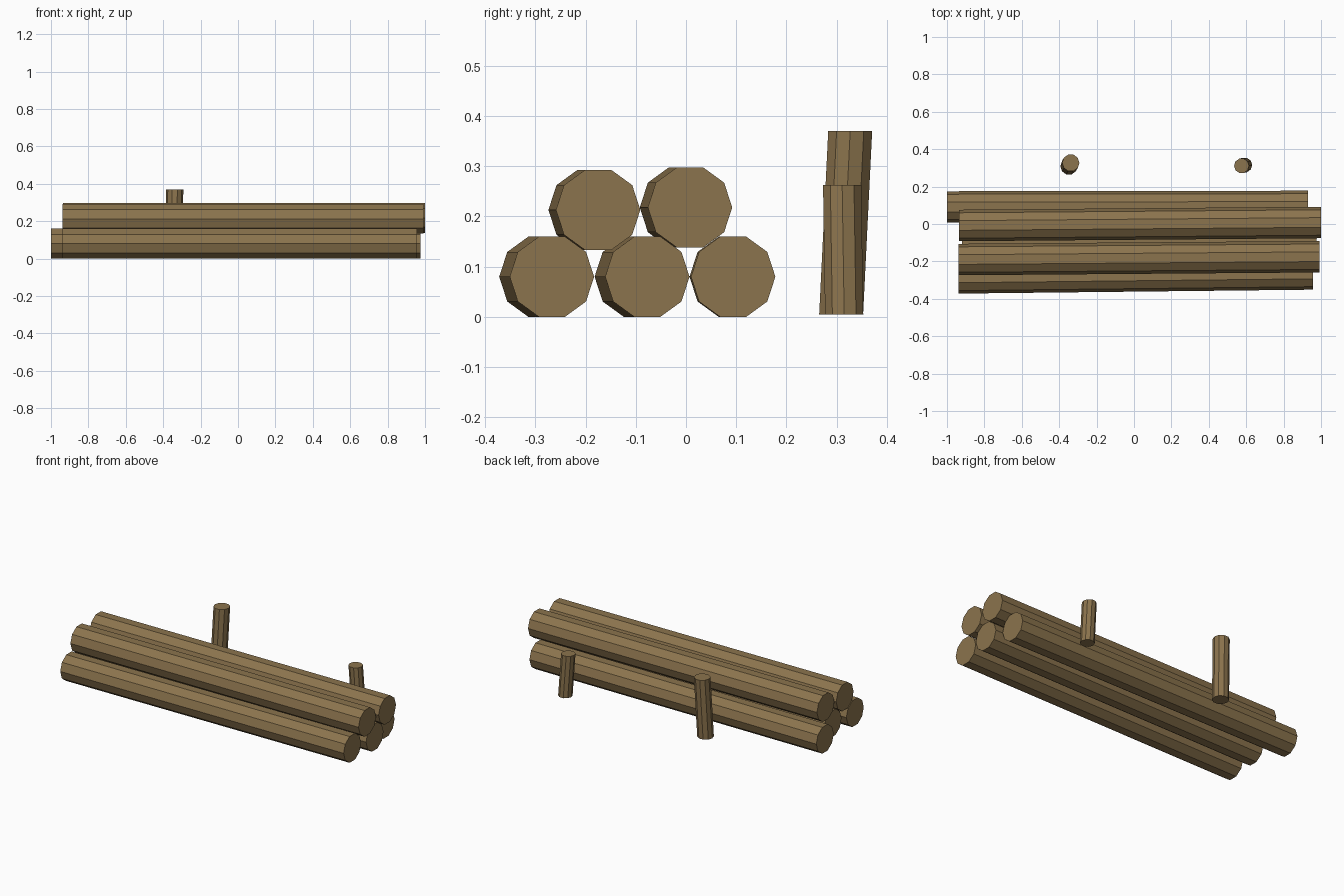
import bpy
import bmesh
from math import cos, sin, tau
from mathutils import Vector

cube = bpy.data.objects.get("Cube")
if cube:
    bpy.data.objects.remove(cube, do_unlink=True)

SIDES = 10
LOG_RADIUS = 0.084

bark = bpy.data.materials.new("brown wood")
bark.use_nodes = True
brown = (0.26, 0.174, 0.075, 1)
bark.diffuse_color = brown
bark.node_tree.nodes["Principled BSDF"].inputs["Base Color"].default_value = brown


def ten_sided_bar(name, start, end, radius, axis_u, axis_v):
    """Straight bar between two points, its ends spanned by axis_u and axis_v."""
    bm = bmesh.new()
    rings = []
    for centre in (start, end):
        ring = []
        for i in range(SIDES):
            a = tau * i / SIDES
            offset = Vector(axis_u) * cos(a) + Vector(axis_v) * sin(a)
            ring.append(bm.verts.new(Vector(centre) + offset * radius))
        rings.append(ring)
        bm.faces.new(ring)
    first, last = rings
    for i in range(SIDES):
        j = (i + 1) % SIDES
        bm.faces.new((first[i], first[j], last[j], last[i]))
    bmesh.ops.recalc_face_normals(bm, faces=bm.faces)
    mesh = bpy.data.meshes.new(name)
    bm.to_mesh(mesh)
    bm.free()
    mesh.materials.append(bark)
    bpy.context.collection.objects.link(bpy.data.objects.new(name, mesh))


# Stacked logs: name, right end (x, y), left end (x, y), height
logs = [
    ("bottom_front_log", (-0.937, -0.288), (0.957, -0.267), 0.08),
    ("bottom_middle_log", (-0.92, -0.098), (0.975, -0.077), 0.08),
    ("bottom_back_log", (-1.0, 0.091), (0.93, 0.094), 0.08),
    ("top_front_log", (-0.937, -0.19), (0.993, -0.175), 0.213),
    ("top_back_log", (-0.935, -0.008), (1.0, 0.008), 0.218),
]
for name, right, left, z in logs:
    ten_sided_bar(name, (*right, z), (*left, z), LOG_RADIUS, (0, 1, 0), (0, 0, 1))

# Leaning posts behind the stack
ten_sided_bar("tall_post", (-0.348, 0.309, 0.005), (-0.338, 0.327, 0.37),
              0.046, (1, 0, 0), (0, 1, 0))
ten_sided_bar("short_post", (0.592, 0.315, 0.005), (0.575, 0.311, 0.263),
              0.04, (1, 0, 0), (0, 1, 0))
